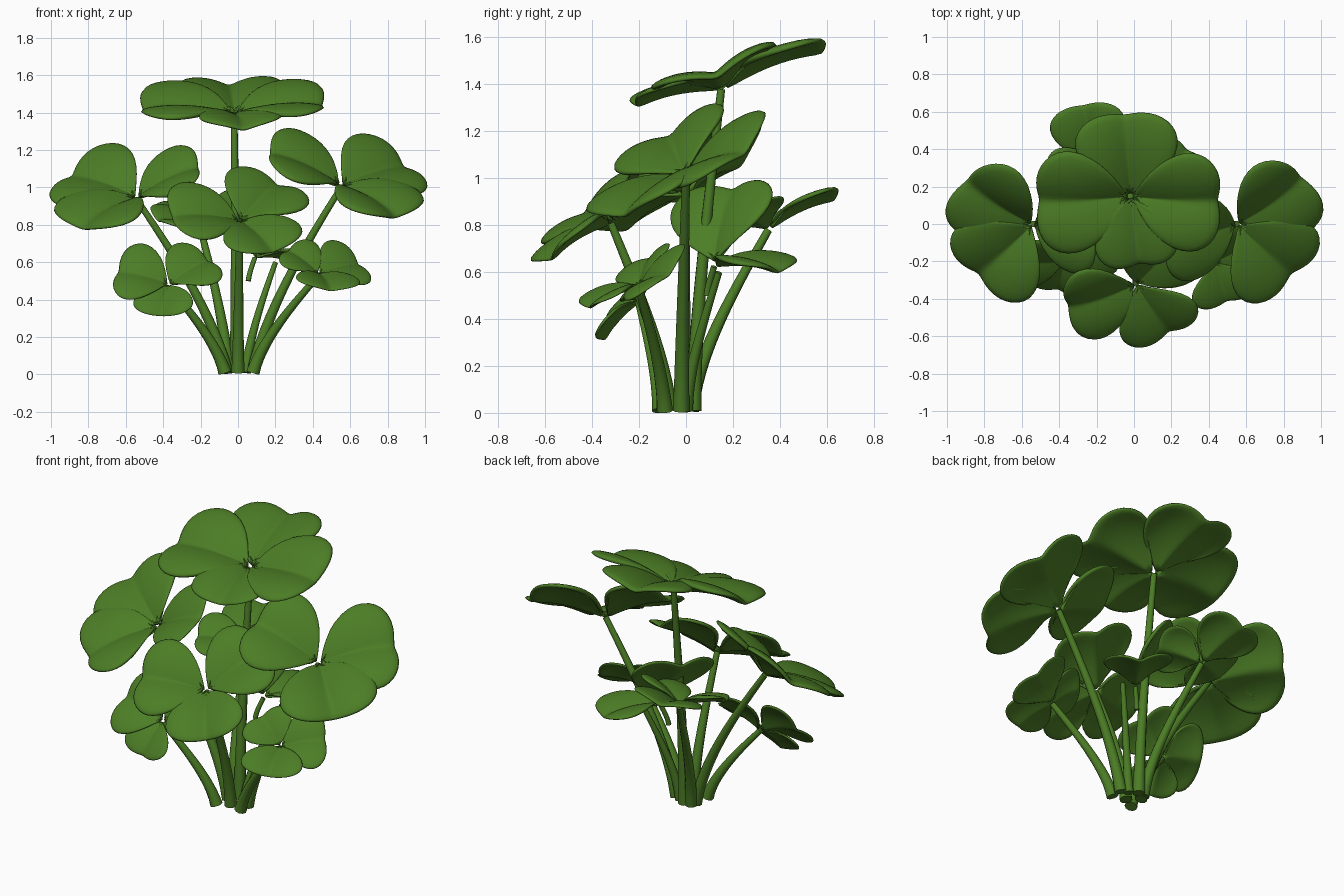
import bpy, math
from mathutils import Vector
from mathutils.geometry import interpolate_bezier

if "Cube" in bpy.data.objects:
    bpy.data.objects.remove(bpy.data.objects["Cube"])

green = bpy.data.materials.new("leaf_green")
green.diffuse_color = (0.072, 0.205, 0.019, 1)
green.use_nodes = True
green.node_tree.nodes["Principled BSDF"].inputs["Base Color"].default_value = green.diffuse_color

# half outline of a heart leaflet: (along, across), stalk end to notch
HALF = [(0.03, 0.02), (0.11, 0.19), (0.23, 0.39), (0.40, 0.56), (0.60, 0.65),
        (0.77, 0.64), (0.91, 0.54), (0.99, 0.39), (1.01, 0.23), (0.99, 0.09), (0.96, 0.0)]
OUTLINE = HALF + [(u, -v) for u, v in reversed(HALF[:-1])]
RINGS = 6


def leaflet(name, apex, tip, normal, width):
    """Heart-shaped blade with a folded midrib and drooping margins."""
    apex, t = Vector(apex), Vector(tip) - Vector(apex)
    size = t.length
    t.normalize()
    side = Vector(normal).cross(t).normalized()
    up = t.cross(side).normalized()
    verts, faces = [apex + t * 0.02 * size], []
    n = len(OUTLINE)
    for k in range(1, RINGS + 1):
        f = k / RINGS
        for u, v in OUTLINE:
            u, v = u * f, v * f
            h = 0.50 * abs(v) - 0.52 * v * v + 0.22 * u * (1 - u) - 0.05 * u - 0.02 * f ** 6
            verts.append(apex + size * (t * (u + 0.03) + side * v * width + up * h))
    for i in range(n - 1):
        faces.append((0, i + 2, i + 1))
        for k in range(RINGS - 1):
            a, b = 1 + k * n + i, 1 + (k + 1) * n + i
            faces.append((a, a + 1, b + 1, b))
    me = bpy.data.meshes.new(name)
    me.from_pydata(verts, [], faces)
    me.update()
    ob = bpy.data.objects.new(name, me)
    bpy.context.collection.objects.link(ob)
    me.materials.append(green)
    # consistent facing so the thickness goes below the blade
    if sum((p.normal.dot(up) for p in me.polygons)) < 0:
        me.flip_normals()
    sol = ob.modifiers.new("thickness", 'SOLIDIFY')
    sol.thickness = 0.06 * size
    sol.offset = -0.6
    sub = ob.modifiers.new("smooth", 'SUBSURF')
    sub.levels = sub.render_levels = 1
    for p in me.polygons:
        p.use_smooth = True


def stem(name, base, top, r0, r1):
    """Tapering stalk that rises and then leans to its leaf."""
    base, top = Vector(base), Vector(top) - Vector((0, 0, 0.012))
    d = top - base
    c1 = base + Vector((d.x * 0.14, d.y * 0.10, d.z * 0.33))
    c2 = base + Vector((d.x * 0.58, d.y * 0.58, d.z * 0.68))
    pts = interpolate_bezier(base, c1, c2, top, 14)
    cu = bpy.data.curves.new(name, 'CURVE')
    cu.dimensions = '3D'
    cu.bevel_depth = 1.0
    cu.bevel_resolution = 3
    cu.use_fill_caps = True
    sp = cu.splines.new('POLY')
    sp.points.add(len(pts) - 1)
    for i, p in enumerate(pts):
        sp.points[i].co = (*p, 1)
        sp.points[i].radius = r0 + (r1 - r0) * (i / (len(pts) - 1)) ** 0.7
    cu.materials.append(green)
    ob = bpy.data.objects.new(name, cu)
    bpy.context.collection.objects.link(ob)
    bpy.ops.object.select_all(action='DESELECT')
    ob.select_set(True)
    bpy.context.view_layer.objects.active = ob
    bpy.ops.object.convert(target='MESH')
    bpy.ops.object.shade_smooth_by_angle(angle=math.radians(50))


# name: stem base, leaf centre, leaf normal, width factor, leaflet tips
CLOVERS = {
    "top": ((-0.01, 0.03, 0.01), (-0.02, 0.15, 1.39), (0, -0.36, 1), 0.93,
            [(-0.05, 0.58, 1.57), (0.45, 0.12, 1.46), (0.03, -0.22, 1.33), (-0.51, 0.12, 1.44)]),
    "right": ((0.08, -0.02, 0.01), (0.55, 0.0, 1.01), (0.38, -0.6, 1), 1.0,
              [(0.90, 0.24, 1.13), (0.85, -0.28, 0.86), (0.18, -0.08, 1.20)]),
    "left": ((-0.06, -0.01, 0.01), (-0.54, 0.0, 0.945), (-0.35, -0.65, 1), 1.0,
             [(-0.90, 0.22, 1.08), (-0.84, -0.28, 0.80), (-0.22, -0.07, 1.12)]),
    "front": ((0.0, -0.07, 0.01), (0.01, -0.32, 0.82), (0.12, -0.8, 1), 1.0,
              [(0.22, -0.07, 1.03), (0.19, -0.59, 0.67), (-0.35, -0.45, 0.86)]),
    "low_left": ((-0.07, -0.11, 0.01), (-0.37, -0.20, 0.48), (-0.2, -1.1, 1), 1.12,
                 [(-0.64, -0.19, 0.56), (-0.16, -0.11, 0.62), (-0.41, -0.36, 0.32)]),
    "low_right": ((0.08, -0.09, 0.01), (0.43, -0.20, 0.54), (0.3, -0.8, 1), 1.15,
                  [(0.27, -0.16, 0.67), (0.65, -0.08, 0.60), (0.50, -0.42, 0.46)]),
    "back_left": ((-0.05, 0.02, 0.01), (-0.20, 0.35, 0.79), (-0.05, -0.45, 1), 1.0,
                  [(-0.27, 0.63, 0.93), (-0.43, 0.22, 0.84), (0.03, 0.24, 0.85)]),
    "back_right": ((0.055, 0.09, 0.50), (0.09, 0.12, 0.635), (0.65, -0.45, 0.6), 1.0,
                   [(-0.10, 0.19, 0.97)]),
}

for name, (base, centre, normal, width, tips) in CLOVERS.items():
    thick = (0.015, 0.013) if name == "back_right" else (0.036, 0.017)
    stem(name + "_stem", base, centre, *thick)
    for i, tip in enumerate(tips):
        leaflet(f"{name}_leaflet_{i + 1}", centre, tip, normal, width)

# flat rear leaflet of the inner clover
leaflet("back_right_leaflet_2", (0.09, 0.12, 0.635), (0.29, 0.40, 0.62), (0.1, 0, 1), 0.9)
# extra stalk in the base clump
stem("inner_stem", (0.04, 0.0, 0.01), (0.20, 0.14, 0.61), 0.03, 0.014)
